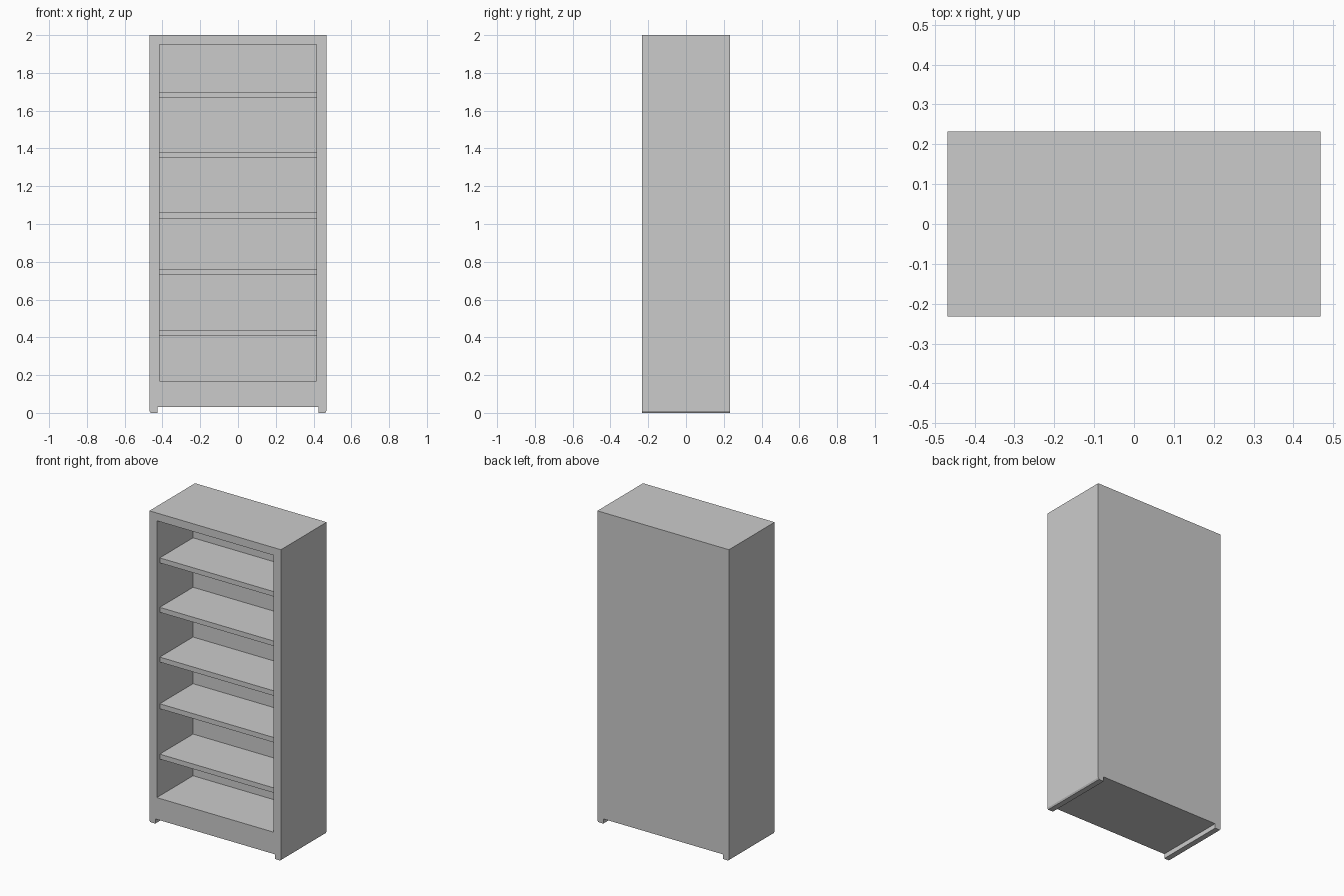
import bpy, bmesh

if "Cube" in bpy.data.objects:
    bpy.data.objects.remove(bpy.data.objects["Cube"])

W, D, H = 0.468, 0.232, 2.0        # half width, half depth, height
OPEN_W, OPEN_BOTTOM, OPEN_TOP = 0.415, 0.17, 1.95
BACK_Y = 0.136                     # inner face of the back


def extrude_profile(name, points, y0, y1):
    """Extrude an x-z outline from y0 to y1."""
    bm = bmesh.new()
    face = bm.faces.new([bm.verts.new((x, y0, z)) for x, z in points])
    new = bmesh.ops.extrude_face_region(bm, geom=[face])["geom"]
    verts = [v for v in new if isinstance(v, bmesh.types.BMVert)]
    bmesh.ops.translate(bm, verts=verts, vec=(0, y1 - y0, 0))
    bmesh.ops.recalc_face_normals(bm, faces=bm.faces)
    mesh = bpy.data.meshes.new(name)
    bm.to_mesh(mesh)
    bm.free()
    obj = bpy.data.objects.new(name, mesh)
    bpy.context.collection.objects.link(obj)
    return obj


def rect(half_w, z0, z1):
    return [(-half_w, z0), (half_w, z0), (half_w, z1), (-half_w, z1)]


# Carcass outline with runner feet, mirrored left to right
half = [(0.426, 0.03), (0.426, 0.0), (W - 0.006, 0.0), (W, 0.01), (W, H)]
outline = half + [(-x, z) for x, z in reversed(half)]
carcass = extrude_profile("carcass", outline, -D, D)

# Open front compartment
cutter = extrude_profile("opening_cutter", rect(OPEN_W, OPEN_BOTTOM, OPEN_TOP),
                         -D - 0.1, BACK_Y)
cutter.hide_render = True
mod = carcass.modifiers.new("opening", "BOOLEAN")
mod.operation = "DIFFERENCE"
mod.solver = "EXACT"
mod.object = cutter
bpy.context.view_layer.objects.active = carcass
bpy.ops.object.modifier_apply(modifier=mod.name)
bpy.data.objects.remove(cutter)

# Shelves, set slightly back from the front
for i, top in enumerate([0.438, 0.762, 1.062, 1.382, 1.70]):
    extrude_profile(f"shelf_{i + 1}", rect(OPEN_W, top - 0.032, top),
                    -D + 0.03, BACK_Y)
